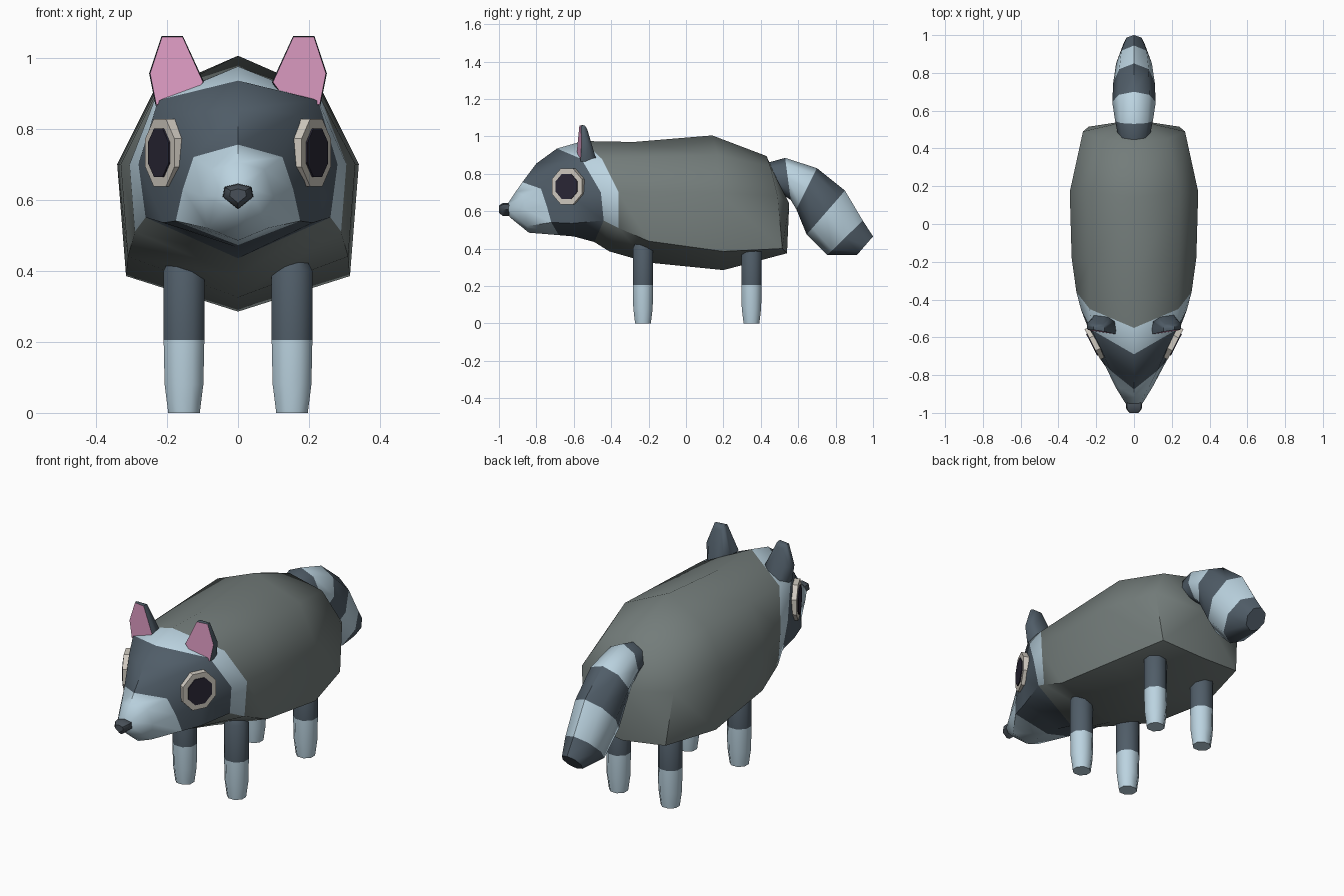
import bpy, bmesh, math
from mathutils import Vector

cube = bpy.data.objects.get("Cube")
if cube:
    bpy.data.objects.remove(cube, do_unlink=True)


def material(name, rgb):
    lin = [((c / 255 + 0.055) / 1.055) ** 2.4 for c in rgb] + [1]
    m = bpy.data.materials.new(name)
    m.use_nodes = True
    m.diffuse_color = lin
    m.node_tree.nodes["Principled BSDF"].inputs["Base Color"].default_value = lin
    m.node_tree.nodes["Principled BSDF"].inputs["Roughness"].default_value = 0.9
    return m


GREY = material("grey_fur", (115, 124, 122))
LIGHT = material("pale_fur", (187, 211, 224))
DARK = material("dark_fur", (80, 93, 104))
PINK = material("ear_pink", (222, 156, 196))
CREAM = material("eye_cream", (208, 202, 192))
BLACK = material("pupil_black", (42, 39, 54))
NOSE = material("nose_dark", (72, 80, 88))


def finish(name, bm, mats, angle=50):
    bmesh.ops.recalc_face_normals(bm, faces=bm.faces)
    me = bpy.data.meshes.new(name)
    bm.to_mesh(me)
    bm.free()
    for m in mats:
        me.materials.append(m)
    ob = bpy.data.objects.new(name, me)
    bpy.context.collection.objects.link(ob)
    bpy.ops.object.select_all(action='DESELECT')
    ob.select_set(True)
    bpy.context.view_layer.objects.active = ob
    bpy.ops.object.shade_smooth_by_angle(angle=math.radians(angle))
    return ob


def loft(rings, band_mats, caps=(0, 0), rule=None):
    """Skin closed rings of equal length; one material index per band."""
    bm = bmesh.new()
    loops = [[bm.verts.new(p) for p in r] for r in rings]
    n = len(loops[0])
    for b, (lo, hi) in enumerate(zip(loops, loops[1:])):
        for i in range(n):
            j = (i + 1) % n
            f = bm.faces.new((lo[i], lo[j], hi[j], hi[i]))
            f.material_index = rule(b, i) if rule else band_mats[b]
    for loop, mi in ((loops[0], caps[0]), (loops[-1], caps[1])):
        if mi is not None:
            bm.faces.new(loop).material_index = mi
    return bm, loops


def both_sides(points_of, build):
    for side, s in (("left", 1), ("right", -1)):
        build(side, lambda p: Vector((p[0] * s, p[1], p[2])), points_of)


# Head and body: half rings from crown to belly; colour borders run along rings
head = [
    [(0, -.95, .645), (.03, -.95, .635), (.045, -.95, .61), (.035, -.945, .58), (0, -.945, .57)],
    [(0, -.91, .705), (.075, -.87, .685), (.10, -.86, .61), (.085, -.85, .52), (0, -.84, .485)],
    [(0, -.875, .755), (.125, -.775, .72), (.155, -.745, .63), (.175, -.72, .54), (0, -.68, .472)],
    [(0, -.80, .855), (.165, -.68, .84), (.22, -.61, .68), (.21, -.61, .535), (0, -.60, .465)],
    [(0, -.69, .935), (.225, -.56, .88), (.28, -.455, .70), (.26, -.44, .55), (0, -.49, .435)],
]
trunk = [
    [(0, -.55, .975), (.235, -.45, .88), (.305, -.36, .70), (.29, -.36, .51), (0, -.41, .385)],
    [(0, -.28, .97), (.235, -.20, .89), (.33, -.18, .70), (.31, -.20, .44), (0, -.20, .325)],
    [(0, .14, 1.005), (.24, .17, .90), (.34, .17, .70), (.315, .20, .385), (0, .20, .285)],
    [(0, .43, .895), (.18, .45, .84), (.27, .49, .68), (.24, .515, .40), (0, .54, .375)],
]


def full(r):
    return r + [(-x, y, z) for x, y, z in reversed(r[1:-1])]


def body_colour(band, i):
    if band < 2:
        return 1
    if band < 4:
        return 2
    if band == 4:
        return 0 if i in (3, 4) else 1
    return 0


bm, loops = loft([full(r) for r in head + trunk], None, (1, None), body_colour)
rump = bm.verts.new((0, .552, .64))
for i in range(8):
    bm.faces.new((loops[-1][i], loops[-1][(i + 1) % 8], rump))
finish("body", bm, [GREY, LIGHT, DARK], 60)

# Nose
nose_shape = [(0, .645), (.038, .636), (.043, .608), (0, .573), (-.043, .608), (-.038, .636)]
rings = [[(x * k, y, .612 + (z - .612) * k) for x, z in nose_shape]
         for y, k in ((-.925, .75), (-.955, 1), (-.98, .95), (-1.0, .55))]
finish("nose", loft(rings, [0] * 3)[0], [NOSE])

# Banded tail: upper edge (y, z), lower edge (y, z), half width
tail = [
    ((.44, .86), (.50, .70), .085), ((.53, .885), (.56, .66), .10),
    ((.70, .83), (.59, .61), .115), ((.85, .71), (.645, .475), .11),
    ((.945, .55), (.755, .365), .095), ((1.0, .465), (.915, .367), .055),
]
rings = []
for (uy, uz), (ly, lz), w in tail:
    ring = []
    for i in range(8):
        a = math.tau * i / 8
        t = (1 + math.cos(a)) / 2
        ring.append((w * math.sin(a), ly + (uy - ly) * t, lz + (uz - lz) * t))
    rings.append(ring)
finish("tail", loft(rings, [0, 1, 0, 1, 0])[0], [DARK, LIGHT])


# Legs with pale feet
def leg(side, m, spec):
    part, yc, top = spec
    rings = []
    for z, r in ((0, .048), (.08, .059), (.205, .062), (top - .03, .062), (top, .045)):
        rings.append([m((.152 + r * math.cos(a), yc + r * .95 * math.sin(a), z))
                      for a in (math.tau * (i + .5) / 8 for i in range(8))])
    finish(f"{part}_leg_{side}", loft(rings, [1, 1, 0, 0], (1, 0))[0], [DARK, LIGHT])


both_sides(("front", -.23, .43), leg)
both_sides(("back", .35, .42), leg)

# Ears: pink front face, dark rim and back
ear_shape = [(.215, 1.06), (.155, 1.06), (.095, .93), (.14, .87), (.232, .865), (.25, .955)]


def ear(side, m, _):
    def ring(scale, y_low, y_top, turn):
        out = []
        for x, z in ear_shape:
            t = (z - .865) / .2
            out.append(m((.18 + (x - .18) * scale, y_low + (y_top - y_low) * t + turn * (x - .18),
                          .96 + (z - .96) * (scale + 1) / 2)))
        return out
    rings = [ring(.96, -.572, -.566, .15), ring(1.0, -.545, -.553, .12),
             ring(.92, -.505, -.54, 0), ring(.6, -.482, -.53, 0)]
    finish(f"ear_{side}", loft(rings, [0] * 3, (1, 0))[0], [DARK, PINK])


both_sides(None, ear)


# Eyes: octagonal cream disc with a dark pupil plate
def eye(side, m, spec):
    part, mat, radius, out, depth = spec
    n = Vector((.89, -.455, 0)).normalized()
    u = Vector((.455, .89, 0)).normalized()
    c = Vector((.212, -.633, .732)) + n * out
    rings = []
    for d, k in ((-depth, 1), (0, 1)):
        rings.append([m(c + n * d + u * (radius * .97 * k * math.cos(a))
                        + Vector((0, 0, radius * 1.02 * math.sin(a))))
                      for a in (math.tau * (i + .5) / 8 for i in range(8))])
    finish(f"{part}_{side}", loft(rings, [0])[0], [mat], 30)


both_sides(("eye", CREAM, .101, .009, .045), eye)
both_sides(("pupil", BLACK, .072, .014, .008), eye)
